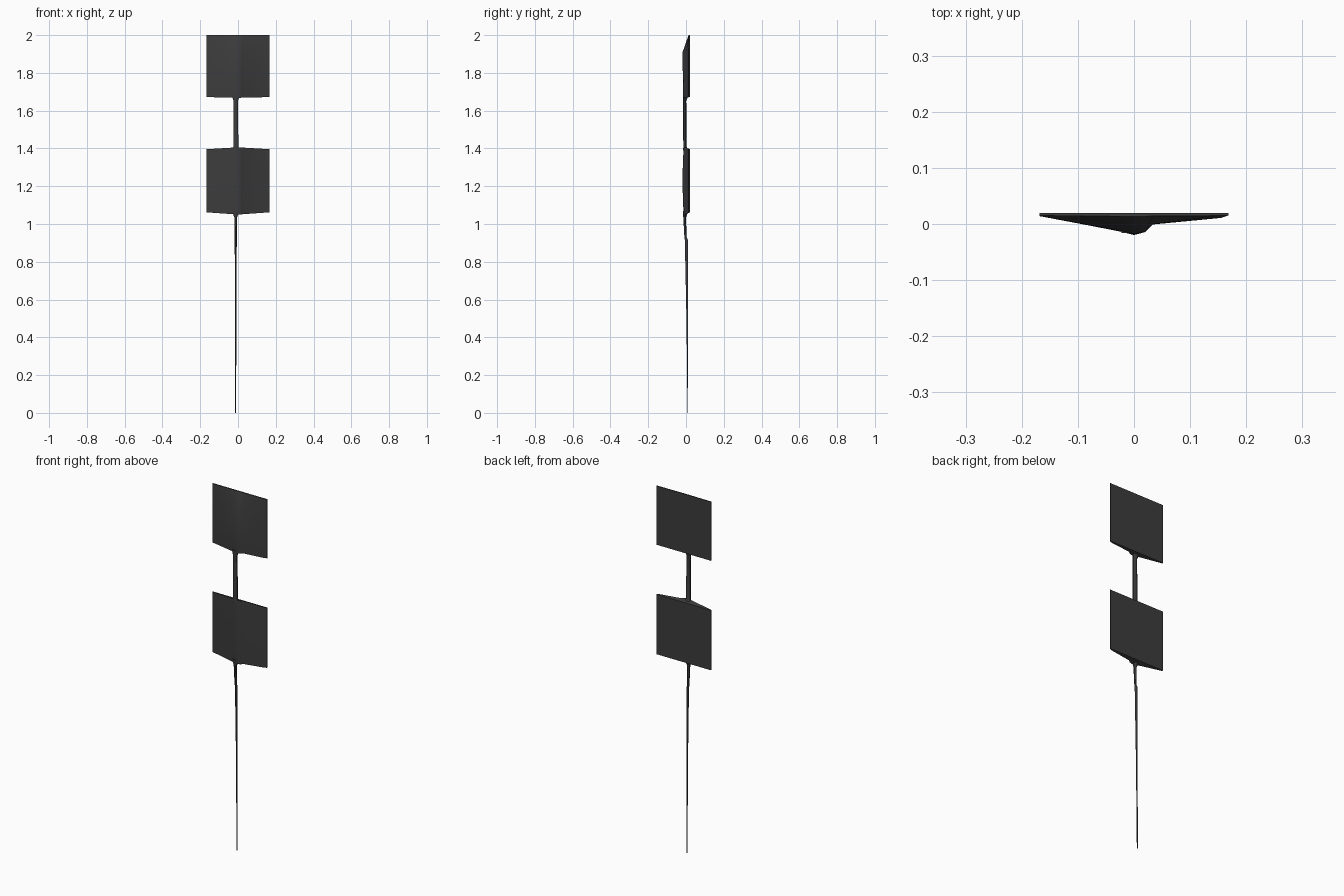
import bpy, bmesh, math

if "Cube" in bpy.data.objects:
    bpy.data.objects.remove(bpy.data.objects["Cube"])

dark = bpy.data.materials.new("charcoal")
dark.diffuse_color = (0.045, 0.045, 0.045, 1)
dark.use_nodes = True
dark.node_tree.nodes["Principled BSDF"].inputs["Base Color"].default_value = dark.diffuse_color


def loft(name, rings, angle=40):
    """Skin a stack of equal-length rings and cap both ends."""
    bm = bmesh.new()
    loops = [[bm.verts.new(p) for p in ring] for ring in rings]
    n = len(loops[0])
    for a, b in zip(loops, loops[1:]):
        for i in range(n):
            j = (i + 1) % n
            bm.faces.new((a[i], a[j], b[j], b[i]))
    bm.faces.new(loops[0][::-1])
    bm.faces.new(loops[-1])
    bmesh.ops.recalc_face_normals(bm, faces=bm.faces)
    me = bpy.data.meshes.new(name)
    bm.to_mesh(me)
    bm.free()
    me.materials.append(dark)
    ob = bpy.data.objects.new(name, me)
    bpy.context.collection.objects.link(ob)
    bpy.context.view_layer.objects.active = ob
    ob.select_set(True)
    bpy.ops.object.shade_smooth_by_angle(angle=math.radians(angle))
    ob.select_set(False)
    return ob


def panel(name, levels, bow):
    """Flat back, ridged front. levels: (z, bulge); bow shifts z at the middle."""
    front = [(-0.168, 0.014), (-0.09, 0.0), (-0.025, -0.012), (0.0, -0.018),
             (0.02, -0.013), (0.034, 0.0), (0.155, 0.011), (0.168, 0.017)]
    rings = []
    for k, (z, b) in enumerate(levels):
        dz = bow[0] if k == 0 else bow[1] if k == len(levels) - 1 else 0
        ring = [(x, 0.015 + (y - 0.015) * b, z + dz * (1 - abs(x) / 0.168))
                for x, y in front]
        ring += [(0.168, 0.020, z), (0, 0.020, z), (-0.168, 0.020, z)]
        rings.append(ring)
    return loft(name, rings)


# two panels
panel("upper_panel", [(1.672, 0.9), (1.70, 0.95), (1.91, 1.0), (2.0, 0.05)], (-0.004, 0))
panel("lower_panel", [(1.062, 0.85), (1.23, 1.05), (1.396, 0.85)], (-0.012, 0.01))


def stem(name, stations):
    """stations: (z, x centre, half width, y front, y back)"""
    rings = []
    for z, x, w, y0, y1 in stations:
        cy, d = (y0 + y1) / 2, (y1 - y0) / 2
        rings.append([(x + w * math.cos(t), cy + d * math.sin(t), z)
                      for t in [math.pi * (2 * i + 1) / 8 for i in range(8)]])
    return loft(name, rings)


# connecting stem between panels, flared into each
stem("upper_stem", [(1.39, -0.011, 0.022, -0.016, 0.012), (1.412, -0.011, 0.014, -0.015, 0.003),
                    (1.65, -0.012, 0.0125, -0.017, 0.002), (1.662, -0.012, 0.016, -0.017, 0.006),
                    (1.68, -0.012, 0.024, -0.017, 0.014)])

# long tapering stem below
stem("lower_stem", [(0.0, -0.013, 0.003, 0.008, 0.012), (0.5, -0.012, 0.004, 0.002, 0.012),
                    (0.915, -0.012, 0.006, -0.007, 0.012), (0.93, -0.012, 0.006, -0.009, 0.003),
                    (1.035, -0.012, 0.008, -0.015, 0.001), (1.05, -0.012, 0.014, -0.016, 0.006),
                    (1.07, -0.012, 0.022, -0.016, 0.014)])
